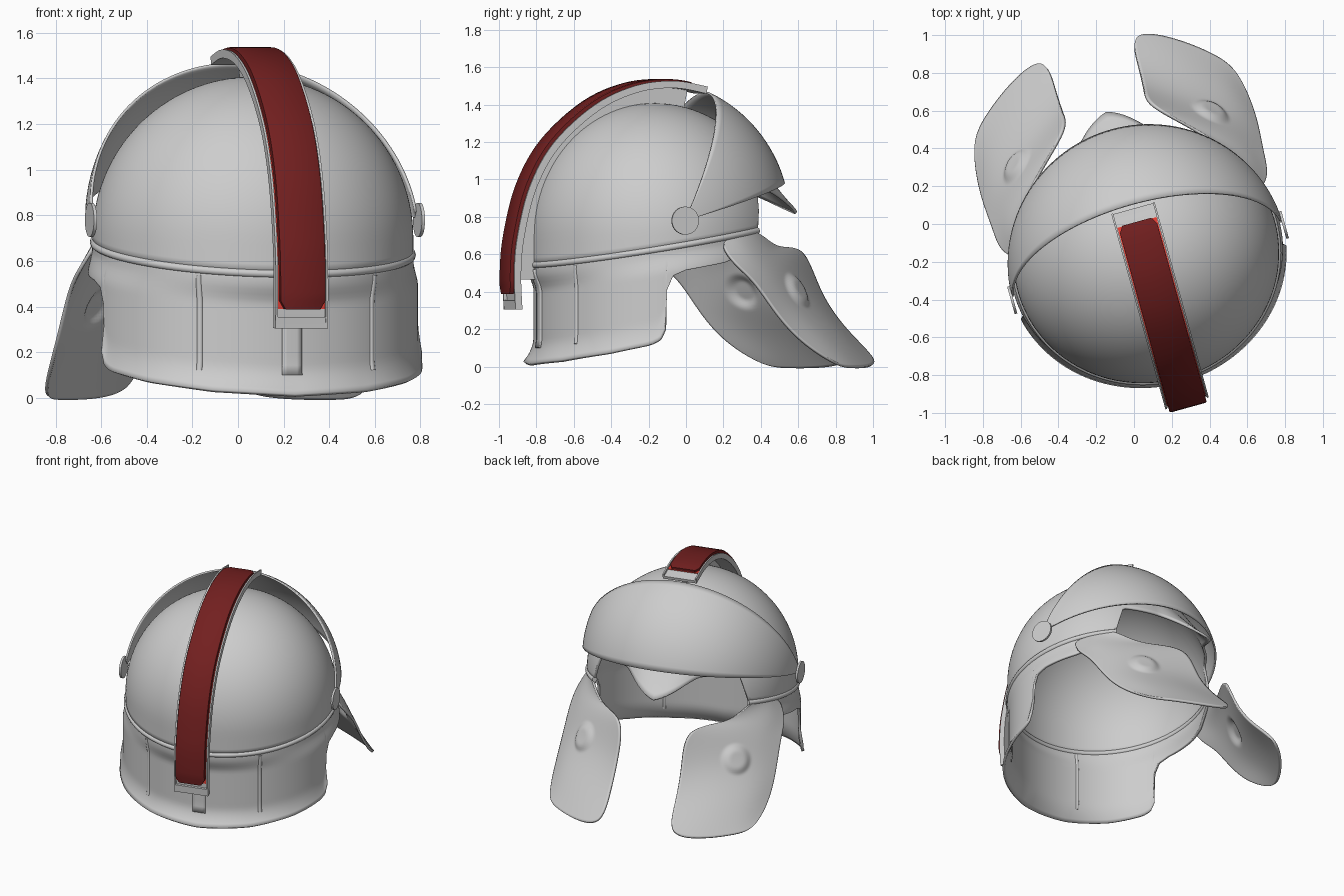
import bpy, bmesh, math
from mathutils import Matrix, Vector

if "Cube" in bpy.data.objects:
    bpy.data.objects.remove(bpy.data.objects["Cube"])

# The helmet is turned slightly about z
PLACE = Matrix.Translation((0.065, -0.17, 0)) @ Matrix.Rotation(math.radians(15.5), 4, 'Z')


def material(name, col):
    m = bpy.data.materials.new(name)
    m.diffuse_color = (*col, 1)
    m.use_nodes = True
    m.node_tree.nodes["Principled BSDF"].inputs["Base Color"].default_value = m.diffuse_color
    return m


STEEL = material("steel_grey", (0.61, 0.61, 0.61))
PLUME = material("dark_red", (0.17, 0.014, 0.014))
LINING = material("bright_red", (0.80, 0.05, 0.035))


def smoothstep(t):
    t = min(1, max(0, t))
    return t * t * (3 - 2 * t)


def finish(name, bm, mat, angle=40):
    bmesh.ops.remove_doubles(bm, verts=bm.verts, dist=1e-5)
    bmesh.ops.recalc_face_normals(bm, faces=bm.faces)
    me = bpy.data.meshes.new(name)
    bm.to_mesh(me)
    bm.free()
    ob = bpy.data.objects.new(name, me)
    bpy.context.collection.objects.link(ob)
    me.materials.append(mat)
    ob.matrix_world = PLACE
    bpy.ops.object.select_all(action='DESELECT')
    ob.select_set(True)
    bpy.context.view_layer.objects.active = ob
    bpy.ops.object.shade_smooth_by_angle(angle=math.radians(angle))
    return ob


def solidify(ob, thick):
    m = ob.modifiers.new("thickness", 'SOLIDIFY')
    m.thickness, m.offset = thick, 0


def grid(name, rows, mat=STEEL, thick=0.0, wrap=False, caps=False):
    """Surface through rows of points; wrap closes each row."""
    bm = bmesh.new()
    vs = [[bm.verts.new(p) for p in r] for r in rows]
    n = len(rows[0])
    for a, b in zip(vs, vs[1:]):
        for i in range(n if wrap else n - 1):
            j = (i + 1) % n
            bm.faces.new((a[i], a[j], b[j], b[i]))
    if caps:
        bm.faces.new(vs[0])
        bm.faces.new(vs[-1])
    ob = finish(name, bm, mat)
    if thick:
        solidify(ob, thick)
    return ob


def tube(name, pts, r, sides=10):
    pts = [Vector(p) for p in pts]
    rows = []
    for i, p in enumerate(pts):
        t = (pts[min(i + 1, len(pts) - 1)] - pts[max(i - 1, 0)]).normalized()
        out = Vector((p.x, p.y, 0)).normalized()
        b = t.cross(out).normalized()
        a = b.cross(t)
        rows.append([p + r * (a * math.cos(k * math.tau / sides) + b * math.sin(k * math.tau / sides))
                     for k in range(sides)])
    grid(name, rows, wrap=True, caps=True)


def lerp_keys(keys, x):
    for (x0, y0), (x1, y1) in zip(keys, keys[1:]):
        if x <= x1:
            return y0 + (y1 - y0) * max(0, (x - x0) / (x1 - x0))
    return keys[-1][1]


def polar(deg, r, z):
    a = math.radians(deg)
    return (r * math.sin(a), r * math.cos(a), z)


def base_r(deg):
    return 0.662 + 0.036 * math.sin(math.radians(deg)) ** 2


def rib_z(deg):
    return 0.655 + 0.17 * base_r(deg) * math.cos(math.radians(deg))


# Dome, with a brow edge and a flared pointed peak at the front
def dome_edge(deg):
    d = abs((deg + 180) % 360 - 180)
    peak = max(0, 1 - d / 25)
    peak = 0.5 * peak ** 1.2 + 0.5 * smoothstep(peak)
    brow = 0.935 - 0.115 * peak
    return brow + (rib_z(deg) - brow) * smoothstep((d - 47) / 6), peak


dome = []
for k in range(33):
    row = []
    for i in range(181):
        deg = i * 2
        zb, peak = dome_edge(deg)
        z = zb + (1.40 - zb) * math.sin(math.pi / 2 * k / 32)
        r = base_r(deg) * math.sqrt(max(0, 1 - (max(0, z - 0.7) / 0.7) ** 2))
        r += 0.135 * peak * max(0, 1 - (z - zb) / 0.2) ** 1.5
        row.append(polar(deg, r, z))
    dome.append(row)
grid("dome", dome, thick=0.016)

# Skirt: ear arches at the sides, flared neck guard behind
EDGE = [(52, .70), (60, .64), (66, .59), (74, .555), (92, .515), (97.5, .485), (100, .41),
        (100.8, .2), (103, .14), (107, .115), (125, .07), (150, .03), (180, .01)]


def skirt_r(deg, z):
    s = math.sin(math.radians(deg)) ** 2
    r0, r1 = base_r(deg), 0.628 + 0.092 * s
    zb = lerp_keys(EDGE, min(deg, 360 - deg))
    flare = 0.06 * (1 - 0.7 * s) * max(0, 1 - (z - zb) / 0.13) ** 2 if zb < 0.3 else 0
    return r0 + (r1 - r0) * smoothstep((rib_z(deg) - 0.03 - z) / 0.11) + flare


half = [52 + 2 * i for i in range(22)] + [96 + 0.4 * i for i in range(18)] + [104 + 2.2 * i for i in range(34)]
angles = half + [180] + [360 - d for d in reversed(half)]
skirt = []
for k in range(25):
    row = []
    for deg in angles:
        top, low = rib_z(deg), lerp_keys(EDGE, min(deg, 360 - deg))
        z = top + (low - top) * k / 24
        row.append(polar(deg, skirt_r(deg, z), z))
    skirt.append(row)
grid("neck_guard", skirt, thick=0.018)
tube("skirt_rib", [polar(d, base_r(d) + 0.001, rib_z(d)) for d in range(52, 309, 2)], 0.018)

# Raised ribs and a back strap on the neck guard
for deg in (144, 216):
    tube("neck_rib", [polar(deg, skirt_r(deg, z) + 0.001, z)
                      for z in [0.54 - 0.042 * i for i in range(11)]], 0.015)
grid("back_strap", [[polar(d, skirt_r(d, z) + 0.010, z) for d in range(176, 185, 2)]
                    for z in [0.52 - 0.042 * i for i in range(11)]], thick=0.012)

# Cheek guards: outer edge to inner edge, from ear to chin, with an embossed boss
CHEEK = [
    [(.672, .17, .665), (.645, .265, .69), (.600, .345, .71), (.555, .42, .73)],
    [(.735, .24, .545), (.680, .36, .575), (.570, .470, .60), (.455, .555, .615)],
    [(.740, .35, .46), (.635, .49, .49), (.440, .63, .575), (.215, .77, .655)],
    [(.750, .46, .29), (.645, .58, .33), (.440, .72, .37), (.225, .845, .40)],
    [(.755, .60, .13), (.670, .74, .16), (.465, .89, .19), (.230, .985, .20)],
    [(.725, .82, .0), (.635, .93, -.005), (.440, 1.08, -.005), (.230, 1.175, .03)]]
for side, label in ((1, "right"), (-1, "left")):
    ob = grid(label + "_cheek_guard", [[(side * x, y, z) for x, y, z in r] for r in CHEEK])
    m = ob.modifiers.new("smooth", 'SUBSURF')
    m.levels = m.render_levels = 4
    bpy.ops.object.modifier_apply(modifier=m.name)
    centre = Vector((side * .535, .645, .405))
    out = Vector((side * .58, .75, .3)).normalized()
    for v in ob.data.vertices:
        d = v.co - centre
        d -= out * d.dot(out)
        v.co += out * 0.024 * smoothstep((0.11 - d.length) / 0.06)
    solidify(ob, 0.016)
    # Round hinge disc at the ear
    bm = bmesh.new()
    bmesh.ops.create_cone(bm, cap_ends=True, segments=32, radius1=.075, radius2=.075, depth=.014)
    bm.transform(Matrix.Translation((side * .746, -.035, .78)) @ Matrix.Rotation(math.pi / 2, 4, 'Y'))
    finish(label + "_hinge_disc", bm, STEEL)

# Visor: a slice of a sphere hung between the two hinges
visor = []
for i in range(17):
    b = math.radians(16 + 49 * i / 16)
    row = []
    for k in range(65):
        w = math.radians(-87 + 174 * k / 64)
        r = 0.755 * math.cos(w)
        row.append((0.738 * math.sin(w), -.035 + r * math.cos(b), .78 + r * math.sin(b)))
    visor.append(row)
grid("visor", visor, thick=0.012)

# Crest path in the middle plane (forward, up), smoothed
KEYS = [(.26, 1.475), (.08, 1.505), (-.13, 1.48), (-.35, 1.38), (-.57, 1.185),
        (-.70, .96), (-.768, .70), (-.787, .50), (-.78, .305)]
path = []
ext = [KEYS[0]] + KEYS + [KEYS[-1]]
for i in range(1, len(ext) - 2):
    p0, p1, p2, p3 = (Vector(p) for p in ext[i - 1:i + 3])
    for s in range(6):
        t = s / 6
        path.append(0.5 * (2 * p1 + (p2 - p0) * t + (2 * p0 - 5 * p1 + 4 * p2 - p3) * t * t
                           + (3 * p1 - p0 - 3 * p2 + p3) * t ** 3))
path.append(Vector(KEYS[-1]))


def sweep(name, section, mat, start, stop, grow=None, tip=1.0):
    """Sweep (sideways, outward) section points along part of the crest path."""
    rows = []
    for i in range(start, stop):
        t = (path[min(i + 1, len(path) - 1)] - path[max(i - 1, 0)]).normalized()
        n = Vector((t.y, -t.x))
        f = grow(i) if grow else 1
        w = tip if i in (start, stop - 1) else 1
        rows.append([(u * w, path[i].x + n.x * h * f, path[i].y + n.y * h * f) for u, h in section])
    grid(name, rows, mat, wrap=True, caps=True)


def gap(i):
    """Distance from the crest path down to the dome."""
    v, z = path[i]
    return max(0.03, math.hypot(v, max(0, z - 0.7)) - 0.66)


N = len(path)
sweep("crest_tray", [(-.119, -.016), (.119, -.016), (.119, .022), (.109, .022), (.109, .004),
                     (-.109, .004), (-.109, .022), (-.119, .022)], STEEL, 0, N)
sweep("tray_end", [(-.117, .0), (.117, .0), (.117, .021), (-.117, .021)], STEEL, N - 3, N)
sweep("crest_lining", [(-.107, .003), (.107, .003), (.107, .01), (-.107, .01)], LINING, 3, N - 3)
sweep("crest_plume", [(-.102, .008), (.102, .008), (.102, .04), (.092, .045), (-.092, .045), (-.102, .04)],
      PLUME, 3, N - 3, lambda i: 0.6 + 0.4 * smoothstep(i / 20), 0.78)
sweep("crest_fin", [(-.015, -1), (.015, -1), (.015, -.1), (-.015, -.1)], STEEL, 3, N - 5, gap)
